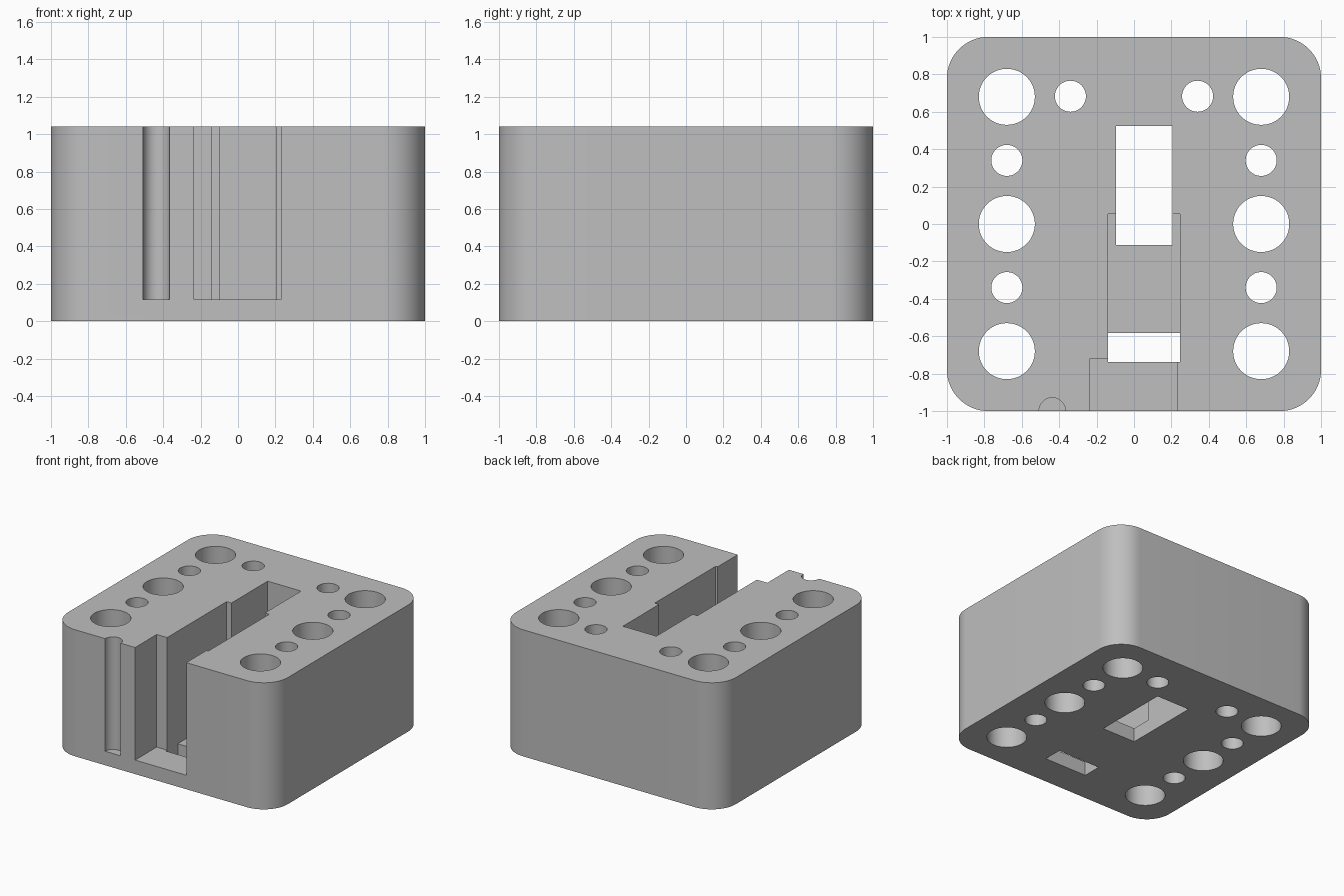
import bpy, bmesh, math

HEIGHT = 1.04
FLOOR = 0.115
OVER = 0.1  # how far cutters poke beyond the block

cube = bpy.data.objects.get("Cube")
if cube:
    bpy.data.objects.remove(cube, do_unlink=True)

grey = bpy.data.materials.new("plain grey")
grey.use_nodes = True
colour = (0.52, 0.52, 0.52, 1)
grey.diffuse_color = colour
grey.node_tree.nodes["Principled BSDF"].inputs["Base Color"].default_value = colour


def prism(name, outline, z0, z1):
    """Upright solid from a flat outline."""
    bm = bmesh.new()
    face = bm.faces.new([bm.verts.new((x, y, z0)) for x, y in outline])
    grown = bmesh.ops.extrude_face_region(bm, geom=[face])["geom"]
    top = [v for v in grown if isinstance(v, bmesh.types.BMVert)]
    bmesh.ops.translate(bm, verts=top, vec=(0, 0, z1 - z0))
    bmesh.ops.recalc_face_normals(bm, faces=bm.faces)
    mesh = bpy.data.meshes.new(name)
    bm.to_mesh(mesh)
    bm.free()
    mesh.materials.append(grey)
    obj = bpy.data.objects.new(name, mesh)
    bpy.context.collection.objects.link(obj)
    return obj


def arc(cx, cy, r, start, sweep, steps):
    angles = [math.radians(start + sweep * i / steps) for i in range(steps + 1)]
    return [(cx + r * math.cos(a), cy + r * math.sin(a)) for a in angles]


def circle(cx, cy, r):
    return arc(cx, cy, r, 0, 360, 48)[:-1]


def rectangle(x0, x1, y0, y1):
    return [(x0, y0), (x1, y0), (x1, y1), (x0, y1)]


# Block with rounded upright corners
radius = 0.22
inset = 1 - radius
outline = []
for i, (sx, sy) in enumerate([(1, 1), (-1, 1), (-1, -1), (1, -1)]):
    outline += arc(sx * inset, sy * inset, radius, 90 * i, 90, 16)
block = prism("holder_block", outline, 0, HEIGHT)


def cut(name, outline, bottom=-OVER):
    """Subtract an upright prism, open at the top."""
    cutter = prism(name + "_cutter", outline, bottom, HEIGHT + OVER)
    cutter.hide_render = True
    mod = block.modifiers.new(name, "BOOLEAN")
    mod.operation = "DIFFERENCE"
    mod.solver = "EXACT"
    mod.object = cutter
    bpy.ops.object.select_all(action="DESELECT")
    bpy.context.view_layer.objects.active = block
    block.select_set(True)
    bpy.ops.object.modifier_apply(modifier=mod.name)
    bpy.data.objects.remove(cutter, do_unlink=True)


# Round through holes, mirrored left and right
for side in (-1, 1):
    for y in (-0.68, 0, 0.68):
        cut("large_hole", circle(side * 0.68, y, 0.15))
    for x, y in ((0.68, -0.34), (0.68, 0.34), (0.34, 0.683)):
        cut("small_hole", circle(side * x, y, 0.083))

# Stepped slot: front opening, middle channel and the two through windows
cut("front_opening", rectangle(-0.235, 0.23, -1 - OVER, -0.72), FLOOR)
cut("middle_channel", rectangle(-0.14, 0.247, -0.738, 0.053), FLOOR)
cut("front_window", rectangle(-0.14, 0.247, -0.738, -0.582))
cut("rear_window", rectangle(-0.097, 0.207, -0.113, 0.523))

# Half-round groove on the front
cut("front_groove", circle(-0.437, -1, 0.071), FLOOR)

bpy.ops.object.shade_smooth_by_angle(angle=math.radians(30))
